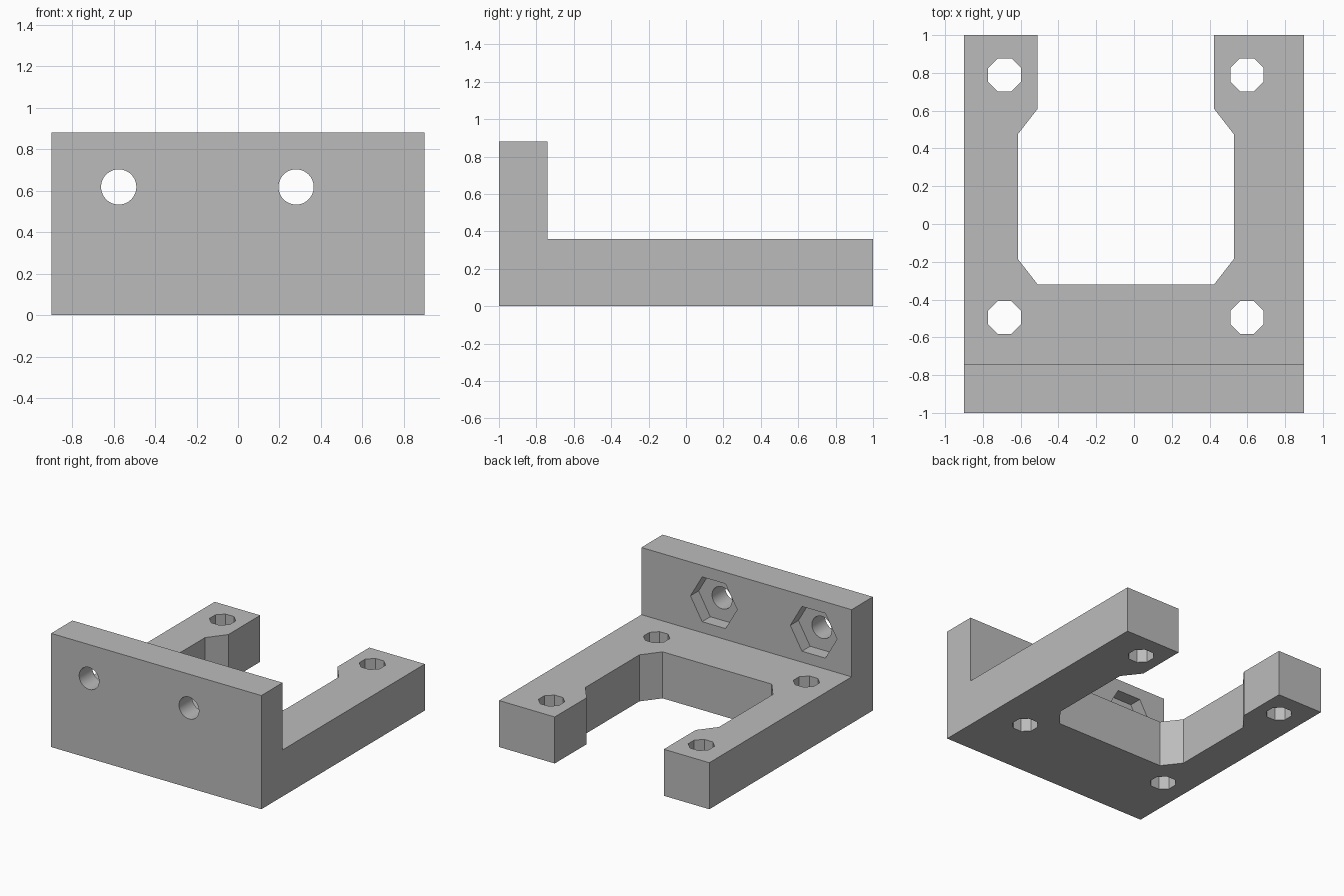
import bpy
import bmesh
from math import radians, pi, cos
from mathutils import Matrix, Vector

cube = bpy.data.objects.get("Cube")
if cube:
    bpy.data.objects.remove(cube, do_unlink=True)

grey = bpy.data.materials.new("plain grey")
grey.use_nodes = True
colour = (0.5, 0.5, 0.5, 1)
grey.diffuse_color = colour
grey.node_tree.nodes["Principled BSDF"].inputs["Base Color"].default_value = colour


def add_object(name, bm):
    bmesh.ops.recalc_face_normals(bm, faces=bm.faces)
    mesh = bpy.data.meshes.new(name)
    bm.to_mesh(mesh)
    bm.free()
    mesh.materials.append(grey)
    obj = bpy.data.objects.new(name, mesh)
    bpy.context.collection.objects.link(obj)
    return obj


def prism(name, points, direction):
    """Extrude a closed outline along a direction."""
    bm = bmesh.new()
    face = bm.faces.new([bm.verts.new(p) for p in points])
    result = bmesh.ops.extrude_face_region(bm, geom=[face], use_keep_orig=True)
    verts = [v for v in result["geom"] if isinstance(v, bmesh.types.BMVert)]
    bmesh.ops.translate(bm, vec=Vector(direction), verts=verts)
    return add_object(name, bm)


def drill(name, sides, radius, depth, centre, rotation):
    bm = bmesh.new()
    bmesh.ops.create_cone(bm, cap_ends=True, segments=sides, radius1=radius,
                          radius2=radius, depth=depth,
                          matrix=Matrix.Translation(centre) @ rotation)
    return add_object(name, bm)


# L-shaped body: flat base with an upright front wall
wall_y = -0.74
side = [(-1, 0), (1, 0), (1, 0.36), (wall_y, 0.36), (wall_y, 0.88), (-1, 0.88)]
body = prism("mounting_bracket", [(-0.9, y, z) for y, z in side], (1.8, 0, 0))

# Open U-shaped window with chamfered corners
left_edge = [(-0.51, 1.1), (-0.51, 0.61), (-0.615, 0.475), (-0.615, -0.185), (-0.51, -0.32)]
middle = -0.043
outline = left_edge + [(2 * middle - x, y) for x, y in reversed(left_edge)]
cutters = [prism("window_cutter", [(x, y, -0.1) for x, y in outline], (0, 0, 0.7))]

# Octagonal screw holes through the base
octagon_turn = Matrix.Rotation(pi / 8, 4, "Z")
for x in (-0.685, 0.598):
    for y in (-0.495, 0.79):
        cutters.append(drill("screw_hole_cutter", 8, 0.0875 / cos(pi / 8), 1,
                             (x, y, 0.2), octagon_turn))

# Round bolt holes through the wall, with hexagonal nut pockets behind
upright = Matrix.Rotation(pi / 2, 4, "X")
for x in (-0.575, 0.28):
    cutters.append(drill("bolt_hole_cutter", 48, 0.085, 0.6, (x, -0.87, 0.618), upright))
    cutters.append(drill("nut_pocket_cutter", 6, 0.2, 0.2, (x, wall_y, 0.618),
                         upright @ Matrix.Rotation(pi / 6 * 3, 4, "Z")))

# Cut everything and remove the cutters
bpy.context.view_layer.objects.active = body
body.select_set(True)
for cutter in cutters:
    cut = body.modifiers.new("cut", "BOOLEAN")
    cut.operation = "DIFFERENCE"
    cut.solver = "EXACT"
    cut.object = cutter
    bpy.ops.object.modifier_apply(modifier=cut.name)
    bpy.data.objects.remove(cutter, do_unlink=True)

bpy.ops.object.shade_smooth_by_angle(angle=radians(30))
